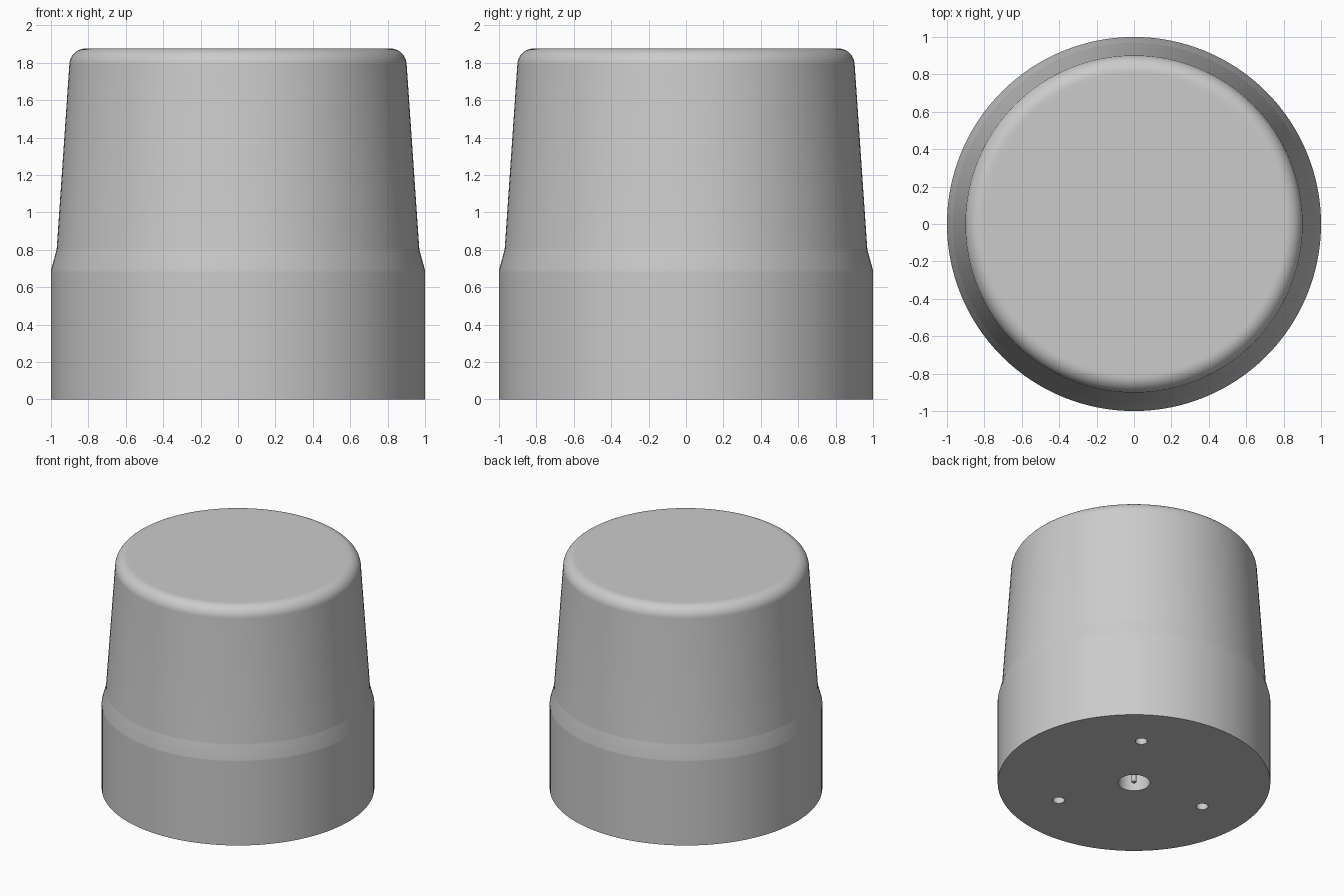
import bpy
import math
from math import sin, cos, pi

old = bpy.data.objects.get("Cube")
if old:
    bpy.data.objects.remove(old, do_unlink=True)

# Single grey material
grey = bpy.data.materials.new("light grey")
grey.use_nodes = True
colour = (0.6, 0.6, 0.6, 1)
grey.diffuse_color = colour
grey.node_tree.nodes["Principled BSDF"].inputs["Base Color"].default_value = colour


def lathe(name, profile, steps):
    """Closed solid turned around z from (radius, height) points, bottom to top."""
    verts = [(r * cos(2 * pi * i / steps), r * sin(2 * pi * i / steps), z)
             for r, z in profile for i in range(steps)]
    faces = [(k * steps + i, k * steps + (i + 1) % steps,
              (k + 1) * steps + (i + 1) % steps, (k + 1) * steps + i)
             for k in range(len(profile) - 1) for i in range(steps)]
    last = (len(profile) - 1) * steps
    faces.append(tuple(reversed(range(steps))))
    faces.append(tuple(range(last, last + steps)))
    mesh = bpy.data.meshes.new(name)
    mesh.from_pydata(verts, [], faces)
    mesh.materials.append(grey)
    obj = bpy.data.objects.new(name, mesh)
    bpy.context.collection.objects.link(obj)
    return obj


def activate(obj):
    bpy.ops.object.select_all(action="DESELECT")
    obj.select_set(True)
    bpy.context.view_layer.objects.active = obj


def drill(target, x, y, radius, depth):
    """Blind hole in the underside of the target."""
    cutter = lathe("hole_cutter", [(radius, -0.1), (radius, depth)], 32)
    cutter.location = (x, y, 0)
    cutter.hide_render = True
    mod = target.modifiers.new("hole", "BOOLEAN")
    mod.operation = "DIFFERENCE"
    mod.solver = "EXACT"
    mod.object = cutter
    activate(target)
    bpy.ops.object.modifier_apply(modifier=mod.name)
    bpy.data.objects.remove(cutter, do_unlink=True)


# Housing: straight skirt, short shoulder, tapered wall, rounded top edge
TOP, FILLET, RIM = 1.877, 0.09, 0.902
profile = [(1, 0), (1, 0.68), (1, 0.69), (0.97, 0.80), (0.969, 0.81)]
for i in range(13):
    a = (pi / 2) * i / 12
    profile.append((RIM - FILLET + FILLET * cos(a), TOP - FILLET + FILLET * sin(a)))
profile.append((0.79, TOP))
housing = lathe("housing", profile, 128)

# Centre socket and three mounting holes
SOCKET_DEPTH = 0.3
drill(housing, 0, 0, 0.117, SOCKET_DEPTH)
for degrees in (55, 175, 295):
    a = math.radians(degrees)
    drill(housing, 0.61 * cos(a), 0.61 * sin(a), 0.044, 0.2)

# Contact pin inside the socket
pin = lathe("contact_pin", [(0.018, 0.005), (0.018, SOCKET_DEPTH + 0.01)], 24)

for obj in (housing, pin):
    activate(obj)
    bpy.ops.object.shade_smooth_by_angle(angle=math.radians(30))
